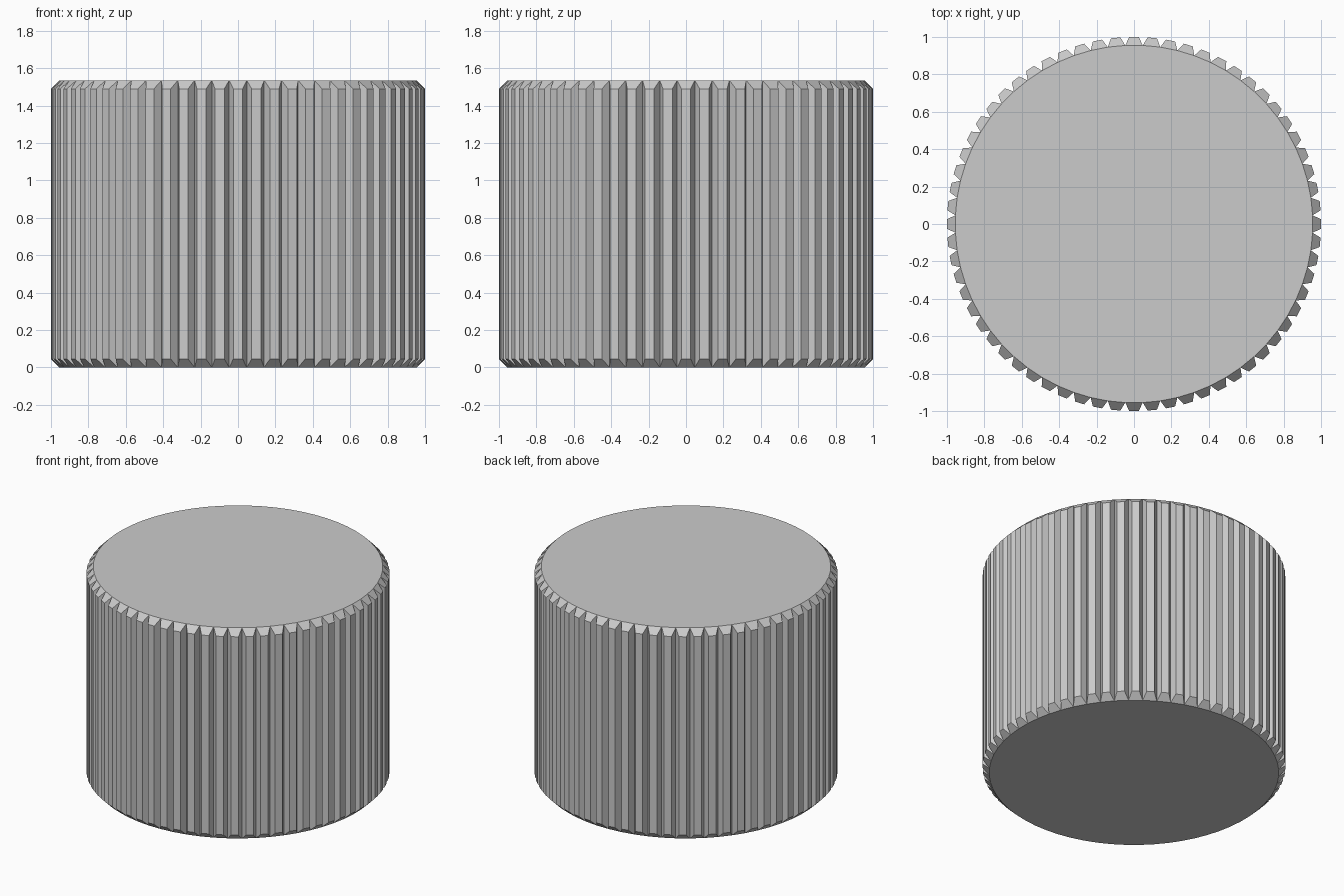
import bpy, bmesh, math

if "Cube" in bpy.data.objects:
    bpy.data.objects.remove(bpy.data.objects["Cube"])

TEETH = 64
ROOT, TIP = 0.956, 1.0       # groove radius and flat tooth-top distance
HALF = 0.025                 # half width of a tooth top
HEIGHT, CHAMFER = 1.535, 0.045
STEP = 2 * math.pi / TEETH

bm = bmesh.new()


def ring_vert(angle, radial, side, z):
    """Vertex at a radial distance with a sideways offset."""
    c, s = math.cos(angle), math.sin(angle)
    return bm.verts.new((radial * c - side * s, radial * s + side * c, z))


# Groove lines run full height; tooth tops stop short at the chamfers
low, high, tops = [], [], []
for i in range(TEETH):
    a = i * STEP
    low.append(ring_vert(a - STEP / 2, ROOT, 0, 0))
    high.append(ring_vert(a - STEP / 2, ROOT, 0, HEIGHT))
    tops.append([ring_vert(a, TIP, s, z) for s, z in (
        (-HALF, CHAMFER), (HALF, CHAMFER),
        (HALF, HEIGHT - CHAMFER), (-HALF, HEIGHT - CHAMFER))])

# Each tooth: outer face, two flanks, two chamfers
for i in range(TEETH):
    j = (i + 1) % TEETH
    a, b, c, d = tops[i]
    bm.faces.new((a, b, c, d))
    bm.faces.new((low[i], a, d, high[i]))
    bm.faces.new((b, low[j], high[j], c))
    bm.faces.new((d, c, high[j], high[i]))
    bm.faces.new((low[i], low[j], b, a))

# End caps
bm.faces.new(high)
bm.faces.new(low[::-1])
bmesh.ops.recalc_face_normals(bm, faces=bm.faces[:])

mesh = bpy.data.meshes.new("knurled_knob")
bm.to_mesh(mesh)
bm.free()
knob = bpy.data.objects.new("knurled_knob", mesh)
bpy.context.collection.objects.link(knob)
